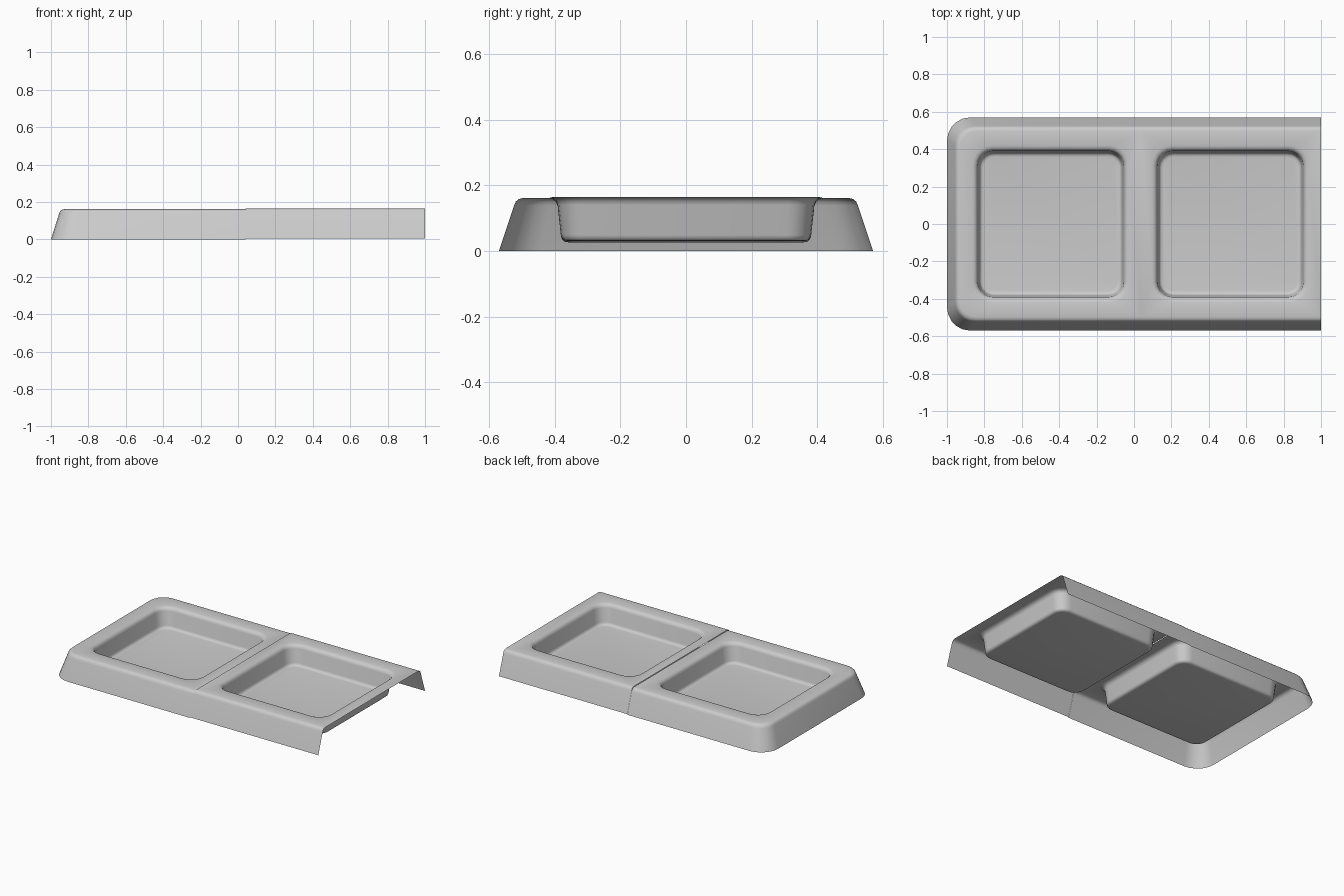
import bpy, bmesh
from math import cos, sin, pi

if "Cube" in bpy.data.objects:
    bpy.data.objects.remove(bpy.data.objects["Cube"])

N = 5  # segments per rounded corner


def rounded_loop(x0, x1, hy, r_left, r_right, z):
    """Counter-clockwise rounded rectangle, starting at the right/back corner."""
    pts = []
    for sx, sy, r, start in ((1, 1, r_right, 0), (-1, 1, r_left, pi / 2),
                             (-1, -1, r_left, pi), (1, -1, r_right, 1.5 * pi)):
        cx = x1 - r if sx > 0 else x0 + r
        cy = sy * (hy - r)
        for i in range(N + 1):
            a = start + i / N * pi / 2
            pts.append((cx + r * cos(a), cy + r * sin(a), z))
    return pts


def tray(name, x0, x1, basin_x, left_closed, lift):
    bm = bmesh.new()
    loops, skips = [], []
    right_gap = 4 * (N + 1) - 1      # segment along the open right end
    left_gap = 2 * (N + 1) - 1       # segment along the left end
    open_ends = {right_gap} if left_closed else {right_gap, left_gap}

    # sloped skirt and its rounded top edge: inset, height
    skirt = [(0.0, 0.0), (0.046, 0.138), (0.051, 0.150), (0.060, 0.158),
             (0.073, 0.161)]
    for inset, z in skirt:
        xl = x0 + inset * 0.95 if left_closed else x0
        r = 0.125 - inset * 0.45 if left_closed else 0.0
        loops.append(rounded_loop(xl, x1, 0.57 - inset, r, 0.0, z))
        skips.append(open_ends)
    skips[-1] = set()                # flat rim is continuous all round

    # basin: rolled lip, wall, rounded floor edge
    basin = [(0.419, 0.161, 0.105), (0.405, 0.157, 0.094), (0.396, 0.149, 0.086),
             (0.391, 0.136, 0.082), (0.381, 0.044, 0.075), (0.377, 0.034, 0.071),
             (0.370, 0.028, 0.065), (0.358, 0.026, 0.055)]
    for h, z, r in basin:
        loops.append(rounded_loop(basin_x - h, basin_x + h, h, r, r, z))
        skips.append(set())

    rings = [[bm.verts.new((x, y, z + lift)) for x, y, z in lp] for lp in loops]
    count = len(rings[0])
    for a, b, skip in zip(rings, rings[1:], skips):
        for i in range(count):
            if i not in skip:
                j = (i + 1) % count
                bm.faces.new((a[i], a[j], b[j], b[i]))
    bm.faces.new(rings[-1])          # basin floor
    bmesh.ops.remove_doubles(bm, verts=bm.verts, dist=1e-5)

    me = bpy.data.meshes.new(name)
    bm.to_mesh(me)
    bm.free()
    ob = bpy.data.objects.new(name, me)
    bpy.context.collection.objects.link(ob)
    bpy.ops.object.select_all(action='DESELECT')
    ob.select_set(True)
    bpy.context.view_layer.objects.active = ob
    bpy.ops.object.shade_smooth_by_angle(angle=0.7)


# end tray with rounded corners, and open-ended tray sitting slightly higher
tray("end_tray", -1.0, 0.04, -0.445, True, 0.0)
tray("open_tray", 0.04, 1.0, 0.515, False, 0.004)
